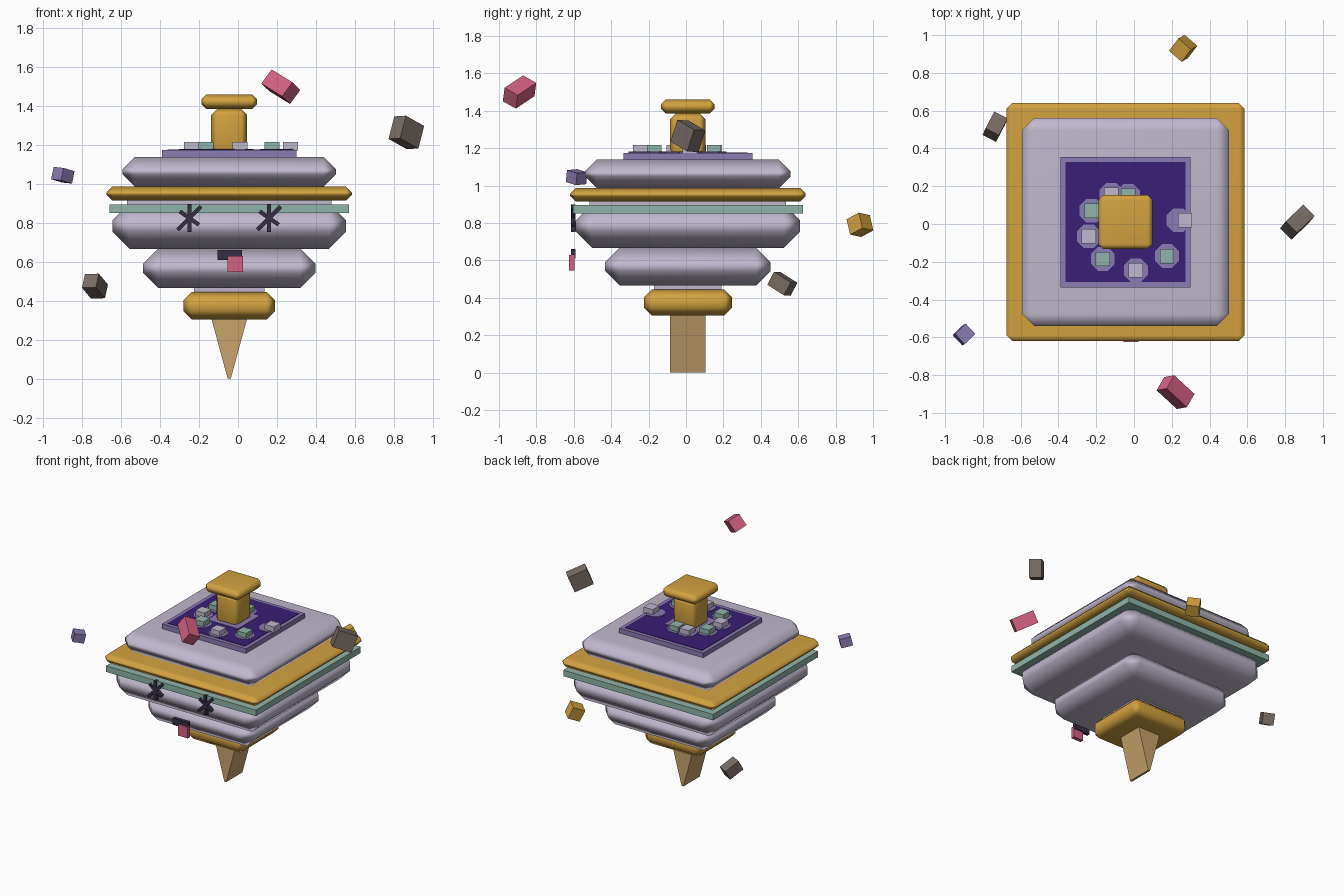
import bpy, bmesh, math
from mathutils import Vector, Matrix

if "Cube" in bpy.data.objects:
    bpy.data.objects.remove(bpy.data.objects["Cube"])


def material(name, r, g, b):
    m = bpy.data.materials.new(name)
    m.use_nodes = True
    m.diffuse_color = (r, g, b, 1)
    m.node_tree.nodes["Principled BSDF"].inputs["Base Color"].default_value = (r, g, b, 1)
    return m


LAVENDER = material("lavender", .53, .48, .61)
GOLD = material("gold", .65, .36, .05)
TAN = material("tan", .58, .37, .15)
GREEN = material("sage green", .28, .46, .40)
PURPLE = material("purple", .26, .20, .45)
DEEP = material("deep purple", .042, .013, .18)
DARK = material("charcoal", .035, .027, .055)
PINK = material("pink", .66, .12, .23)
BROWN = material("brown grey", .19, .15, .13)

# The tower's shared axis
CX, CY = -.045, .01


def finish(name, bm, mat):
    bmesh.ops.recalc_face_normals(bm, faces=bm.faces)
    mesh = bpy.data.meshes.new(name)
    bm.to_mesh(mesh)
    bm.free()
    mesh.materials.append(mat)
    obj = bpy.data.objects.new(name, mesh)
    bpy.context.collection.objects.link(obj)
    return obj


def block(name, mat, center, size, rotation=None, bevel=0):
    bm = bmesh.new()
    bmesh.ops.create_cube(bm, size=1)
    bmesh.ops.scale(bm, vec=size, verts=bm.verts)
    obj = finish(name, bm, mat)
    turn = rotation.to_4x4() if rotation else Matrix()
    obj.matrix_world = Matrix.Translation(center) @ turn
    if bevel:
        mod = obj.modifiers.new("chamfer", "BEVEL")
        mod.width = bevel
        mod.segments = 1
        bpy.ops.object.select_all(action="DESELECT")
        obj.select_set(True)
        bpy.context.view_layer.objects.active = obj
        bpy.ops.object.modifier_apply(modifier=mod.name)
        bpy.ops.object.shade_smooth_by_angle(angle=math.radians(50))
        obj.modifiers.new("even shading", "WEIGHTED_NORMAL")
    return obj


def tier(name, mat, low, high, wide, deep, bevel=0):
    return block(name, mat, (CX, CY, (low + high) / 2),
                 (wide, deep, high - low), bevel=bevel)


# Wedge-shaped foot, tapering in x only
bm = bmesh.new()
bmesh.ops.create_cube(bm, size=1)
for v in bm.verts:
    half = .095 if v.co.z > 0 else .008
    v.co = (CX + math.copysign(half, v.co.x), CY + v.co.y * .19, .32 if v.co.z > 0 else 0)
finish("wedge_foot", bm, TAN)

# Stacked square tiers from the bottom up
tier("lower_gold_tier", GOLD, .305, .445, .47, .47, .042)
tier("lower_neck", LAVENDER, .42, .48, .36, .36)
tier("lower_body", LAVENDER, .465, .668, .885, .885, .078)
tier("middle_body", LAVENDER, .667, .9, 1.2, 1.2, .087)
tier("green_plate", GREEN, .85, .895, 1.23, 1.23)
tier("upper_neck", LAVENDER, .88, .93, 1.05, 1.05)
tier("gold_band", GOLD, .915, .987, 1.26, 1.26, .03)
tier("upper_body", LAVENDER, .985, 1.14, 1.095, 1.1, .064)
tier("roof_plate", PURPLE, 1.13, 1.175, .69, .69)
tier("roof_inlay", DEEP, 1.172, 1.178, .635, .635)
tier("pillar_base", PURPLE, 1.174, 1.181, .25, .25)
tier("pillar", GOLD, 1.16, 1.385, .185, .19, .03)
tier("pillar_cap", GOLD, 1.385, 1.46, .285, .285, .025)

# Ring of small stones on the roof, each on an octagonal pad
STONES = [(.27, .02, LAVENDER), (.175, -.17, GREEN), (.01, -.245, LAVENDER),
          (-.165, -.185, GREEN), (-.24, -.065, LAVENDER), (-.225, .07, GREEN),
          (-.12, .155, LAVENDER), (-.03, .15, GREEN)]
for x, y, mat in STONES:
    block("roof_stone", mat, (x, y, 1.195), (.076, .076, .044))
    bm = bmesh.new()
    bmesh.ops.create_cone(bm, cap_ends=True, segments=8, radius1=.068, radius2=.068, depth=.006)
    bmesh.ops.rotate(bm, verts=bm.verts, matrix=Matrix.Rotation(math.pi / 8, 3, "Z"))
    pad = finish("stone_pad", bm, PURPLE)
    pad.location = (min(x, .235), y, 1.178)

# Face: two crossed-stroke eyes, a mouth and a tongue
for side, x in (("right", -.25), ("left", .16)):
    for angle, length in ((0, .145), (45, .17), (-55, .12)):
        block(side + "_eye_stroke", DARK, (x, -.603, .825), (.021, .026, length),
              Matrix.Rotation(math.radians(angle), 3, "Y"))
block("mouth", DARK, (-.043, -.603, .635), (.125, .024, .05))
block("tongue", PINK, (-.015, -.611, .588), (.08, .028, .082))


# Floating blocks, aimed by two edge directions
def floater(name, mat, center, first, second, size):
    a = Vector(first).normalized()
    b = Vector(second)
    b = (b - a * b.dot(a)).normalized()
    frame = Matrix((a, b, a.cross(b))).transposed()
    block(name, mat, center, size, frame)


floater("floating_pink_block", PINK, (.22, -.89, 1.5),
        (.13, -.12, -.08), (.06, .01, .08), (.16, .09, .09))
floater("floating_large_brown_block", BROWN, (.865, .01, 1.265),
        (.11, .105, -.062), (.03, .037, .12), (.14, .125, .085))
floater("floating_small_brown_block", BROWN, (-.735, .515, .475),
        (.05, .095, -.06), (.015, .035, .07), (.115, .08, .08))
floater("floating_gold_block", GOLD, (.26, .93, .79),
        (.053, .069, .037), (-.035, -.02, .09), (.09, .09, .09))
floater("floating_purple_block", PURPLE, (-.9, -.585, 1.045),
        (.06, .058, -.018), (.05, -.055, -.005), (.08, .075, .065))
